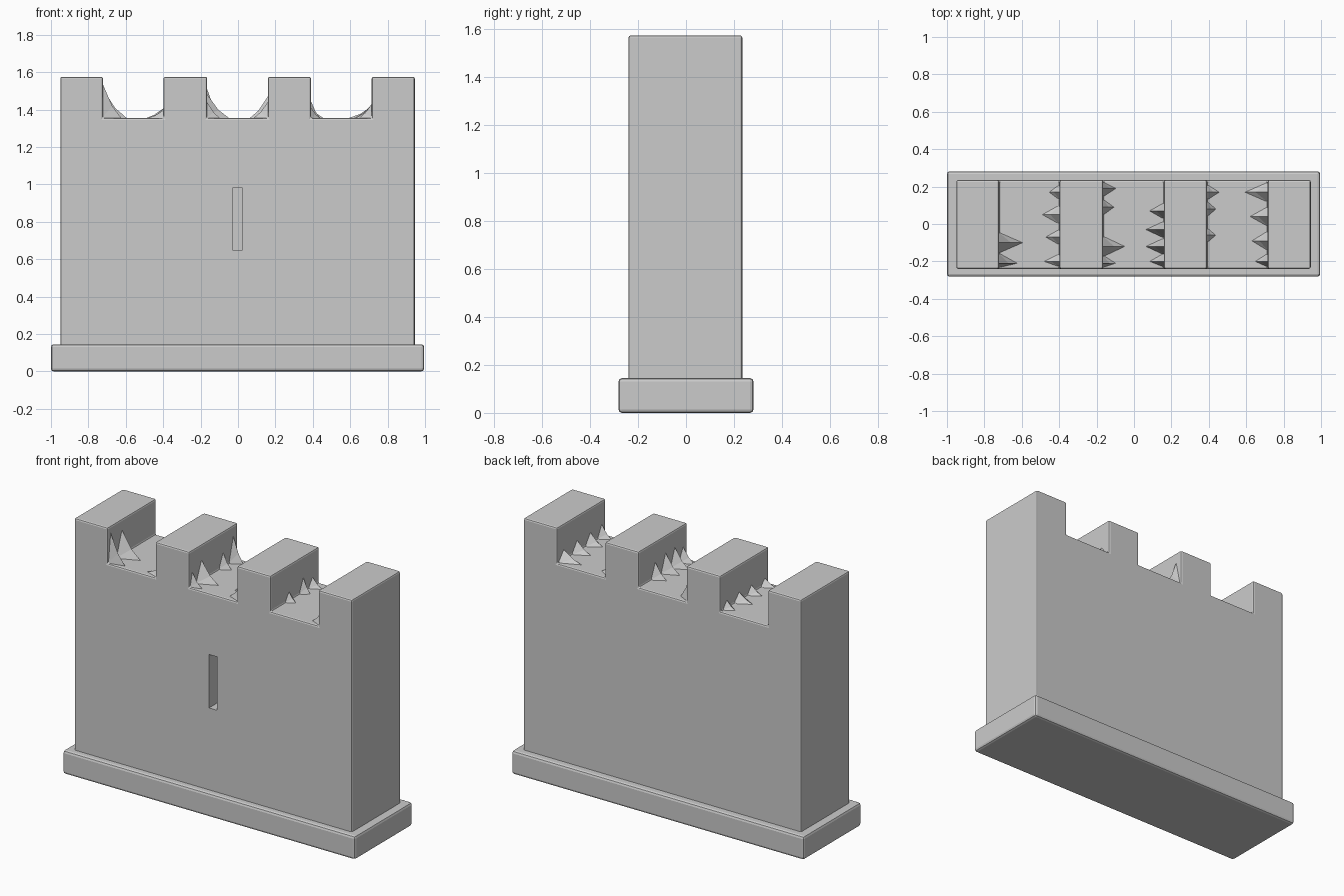
import bpy, bmesh

if "Cube" in bpy.data.objects:
    bpy.data.objects.remove(bpy.data.objects["Cube"])

FLOOR, TOP = 1.355, 1.575
Y0, Y1 = -0.24, 0.235


def make_object(name, bm):
    bmesh.ops.recalc_face_normals(bm, faces=bm.faces)
    mesh = bpy.data.meshes.new(name)
    bm.to_mesh(mesh)
    bm.free()
    obj = bpy.data.objects.new(name, mesh)
    bpy.context.collection.objects.link(obj)
    return obj


def box(name, lo, hi):
    bm = bmesh.new()
    for v in bmesh.ops.create_cube(bm, size=1)["verts"]:
        v.co = [(a + b) / 2 + c * (b - a) for a, b, c in zip(lo, hi, v.co)]
    return make_object(name, bm)


def bevel(obj, width):
    mod = obj.modifiers.new("worn_edges", 'BEVEL')
    mod.width, mod.segments, mod.limit_method = width, 2, 'ANGLE'


# Plinth
base = box("plinth", (-1, -0.282, 0), (0.995, 0.282, 0.145))
bevel(base, 0.015)

# Wall with battlements, one outline extruded front to back
merlons = [(-0.95, -0.722), (-0.398, -0.165), (0.16, 0.39), (0.715, 0.945)]
outline = [(-0.95, 0.1)]
for i, (a, b) in enumerate(merlons):
    if i > 0:
        outline.append((a, FLOOR))
    outline += [(a, TOP), (b, TOP)]
    if i < 3:
        outline.append((b, FLOOR))
outline.append((0.945, 0.1))
bm = bmesh.new()
face = bm.faces.new([bm.verts.new((x, Y0, z)) for x, z in outline])
ext = bmesh.ops.extrude_face_region(bm, geom=[face])["geom"]
for v in ext:
    if isinstance(v, bmesh.types.BMVert):
        v.co.y = Y1
wall = make_object("wall", bm)
bevel(wall, 0.01)

# Arrow slit in the front face
cutter = box("slit_cutter", (-0.03, -0.4, 0.65), (0.025, -0.13, 0.98))
cut = wall.modifiers.new("arrow_slit", 'BOOLEAN')
cut.operation, cut.solver, cut.object = 'DIFFERENCE', 'EXACT', cutter
bpy.context.view_layer.objects.active = wall
for mod in list(wall.modifiers):
    bpy.ops.object.modifier_apply(modifier=mod.name)
bpy.data.objects.remove(cutter)


# Broken stone shards leaning on the merlon sides
def shard(bm, x, side, y, half, length, height):
    z = FLOOR - 0.003
    back = x - side * 0.008
    clamp = lambda v: max(Y0 + 0.005, min(Y1 - 0.005, v))
    top, left, right, tip, knee = [bm.verts.new(p) for p in (
        (back, y, z + height), (back, clamp(y - half), z),
        (back, clamp(y + half), z), (x + side * length, y, z),
        (x + side * length * 0.5, y, z + height * 0.33))]
    for f in ((top, left, knee), (top, knee, right), (knee, left, tip),
              (knee, tip, right), (top, right, left), (left, right, tip)):
        bm.faces.new(f)


shards = [
    # x, side, y, half width, length, height
    (-0.722, 1, -0.21, 0.06, 0.10, 0.20), (-0.722, 1, -0.10, 0.06, 0.13, 0.17),
    (-0.398, -1, 0.17, 0.05, 0.06, 0.06), (-0.398, -1, 0.05, 0.06, 0.10, 0.06),
    (-0.398, -1, -0.07, 0.05, 0.08, 0.06), (-0.398, -1, -0.20, 0.05, 0.09, 0.05),
    (-0.165, 1, 0.19, 0.05, 0.07, 0.18), (-0.165, 1, 0.09, 0.05, 0.06, 0.11),
    (-0.165, 1, -0.12, 0.06, 0.12, 0.14), (-0.165, 1, -0.21, 0.05, 0.07, 0.10),
    (0.16, -1, 0.07, 0.05, 0.08, 0.11), (0.16, -1, -0.03, 0.05, 0.10, 0.13),
    (0.16, -1, -0.12, 0.05, 0.10, 0.13), (0.16, -1, -0.20, 0.05, 0.08, 0.10),
    (0.39, 1, 0.17, 0.05, 0.07, 0.07), (0.39, 1, 0.08, 0.05, 0.05, 0.11),
    (0.39, 1, -0.06, 0.05, 0.05, 0.07),
    (0.715, -1, 0.17, 0.06, 0.13, 0.07), (0.715, -1, 0.04, 0.06, 0.10, 0.08),
    (0.715, -1, -0.09, 0.06, 0.09, 0.08), (0.715, -1, -0.20, 0.05, 0.07, 0.09),
]
bm = bmesh.new()
for s in shards:
    shard(bm, *s)
make_object("broken_stone", bm)
